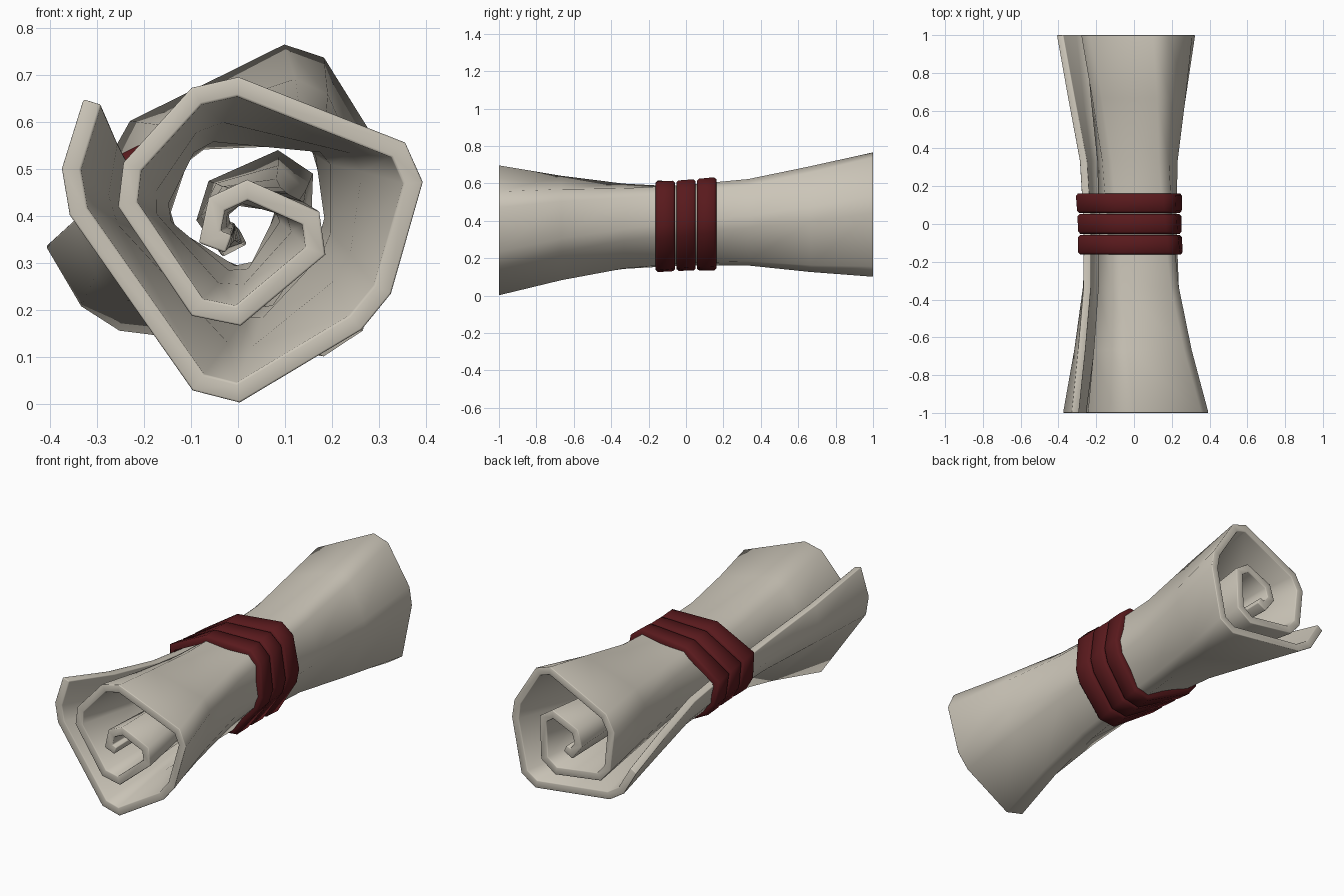
import bpy, bmesh, math
from mathutils import Vector, geometry

if "Cube" in bpy.data.objects:
    bpy.data.objects.remove(bpy.data.objects["Cube"])

# Spiral centre line of the sheet at the front end (x, z), outer flap to core
SPIRAL = [(-.31, .643), (-.355, .50), (-.34, .41), (-.085, .045), (0, .023),
          (.25, .172), (.308, .243), (.373, .47), (.342, .54), (0, .675),
          (-.088, .655), (-.225, .505), (-.235, .425), (-.087, .205),
          (0, .187), (.165, .325), (.155, .395), (.02, .455), (-.045, .425),
          (-.06, .355), (-.02, .34)]
CENTRE = Vector((0, .40))
SCALES = [1, .80, .66, .62, .65, .80, .96]
HALF = .02


def section(y):
    """Spiral at depth y: pinched in the middle, twisted along the length."""
    t = (y + 1) / 2
    i = min(int(t * 6), 5)
    f = t * 6 - i
    s = SCALES[i] * (1 - f) + SCALES[i + 1] * f
    a = math.radians(48) * t
    c, n = math.cos(a), math.sin(a)
    out = []
    for p in SPIRAL:
        d = (Vector(p) - CENTRE) * s
        out.append(CENTRE + Vector((c * d.x - n * d.y - .02 * t,
                                    n * d.x + c * d.y + .01 * t)))
    return out


def offset(pts, d, closed=False):
    """Mitred sideways offset of a 2D line."""
    res, n = [], len(pts)
    for i, p in enumerate(pts):
        a = pts[i - 1] if i or closed else p
        b = pts[(i + 1) % n] if i < n - 1 or closed else p
        u = (p - a).normalized() if a != p else (b - p).normalized()
        v = (b - p).normalized() if b != p else u
        m = (u + v).normalized()
        k = max(m.dot(u), .6)
        res.append(p + Vector((m.y, -m.x)) * d / k)
    return res


def loft(name, rings, color, wrap=False):
    """Skin a list of closed 3D rings; cap the ends or join them in a loop."""
    bm = bmesh.new()
    vs = [[bm.verts.new(p) for p in r] for r in rings]
    n = len(rings[0])
    pairs = list(zip(vs, vs[1:])) + ([(vs[-1], vs[0])] if wrap else [])
    for a, b in pairs:
        for i in range(n):
            j = (i + 1) % n
            bm.faces.new((a[i], a[j], b[j], b[i]))
    if not wrap:
        for r in (vs[0], vs[-1]):
            # strip of quads across the sheet thickness
            for i in range(n // 2 - 1):
                bm.faces.new((r[i], r[i + 1], r[n - 2 - i], r[n - 1 - i]))
    bmesh.ops.recalc_face_normals(bm, faces=bm.faces)
    me = bpy.data.meshes.new(name)
    bm.to_mesh(me)
    bm.free()
    me.shade_smooth()
    ob = bpy.data.objects.new(name, me)
    bpy.context.collection.objects.link(ob)
    mat = bpy.data.materials.new(name + "_colour")
    mat.diffuse_color = color
    mat.use_nodes = True
    mat.node_tree.nodes["Principled BSDF"].inputs["Base Color"].default_value = mat.diffuse_color
    me.materials.append(mat)
    return ob


# Rolled sheet
rings = []
for k in range(7):
    y = -1 + k / 3
    line = section(y)
    outline = offset(line, HALF) + offset(line, -HALF)[::-1]
    rings.append([(p.x, y, p.y) for p in outline])
sheet = loft("rolled_sheet", rings, (.60, .56, .48, 1))
bev = sheet.modifiers.new("rounded_rim", 'BEVEL')
bev.limit_method = 'ANGLE'
bev.angle_limit = math.radians(65)
bev.width = .012
bev.segments = 2

# Three tie bands wrapped round the hull of the roll
hull = geometry.convex_hull_2d(section(0))
PROFILE = [(-.052, .012), (-.052, .035), (-.040, .046), (.040, .046),
           (.052, .035), (.052, .012)]
for k in range(3):
    yc = (k - 1) * .11
    loops = []
    for dy, out in PROFILE:
        line = section(yc + dy)
        pts = [line[i] for i in hull]
        area = sum(a.x * b.y - b.x * a.y for a, b in zip(pts, pts[1:] + pts[:1]))
        ring = offset(pts, out if area > 0 else -out, True)
        loops.append([(p.x, yc + dy, p.y) for p in ring])
    band = loft("tie_band_%d" % (k + 1), loops, (.10, .010, .012, 1), wrap=True)
    band.data.set_sharp_from_angle(angle=math.radians(50))
